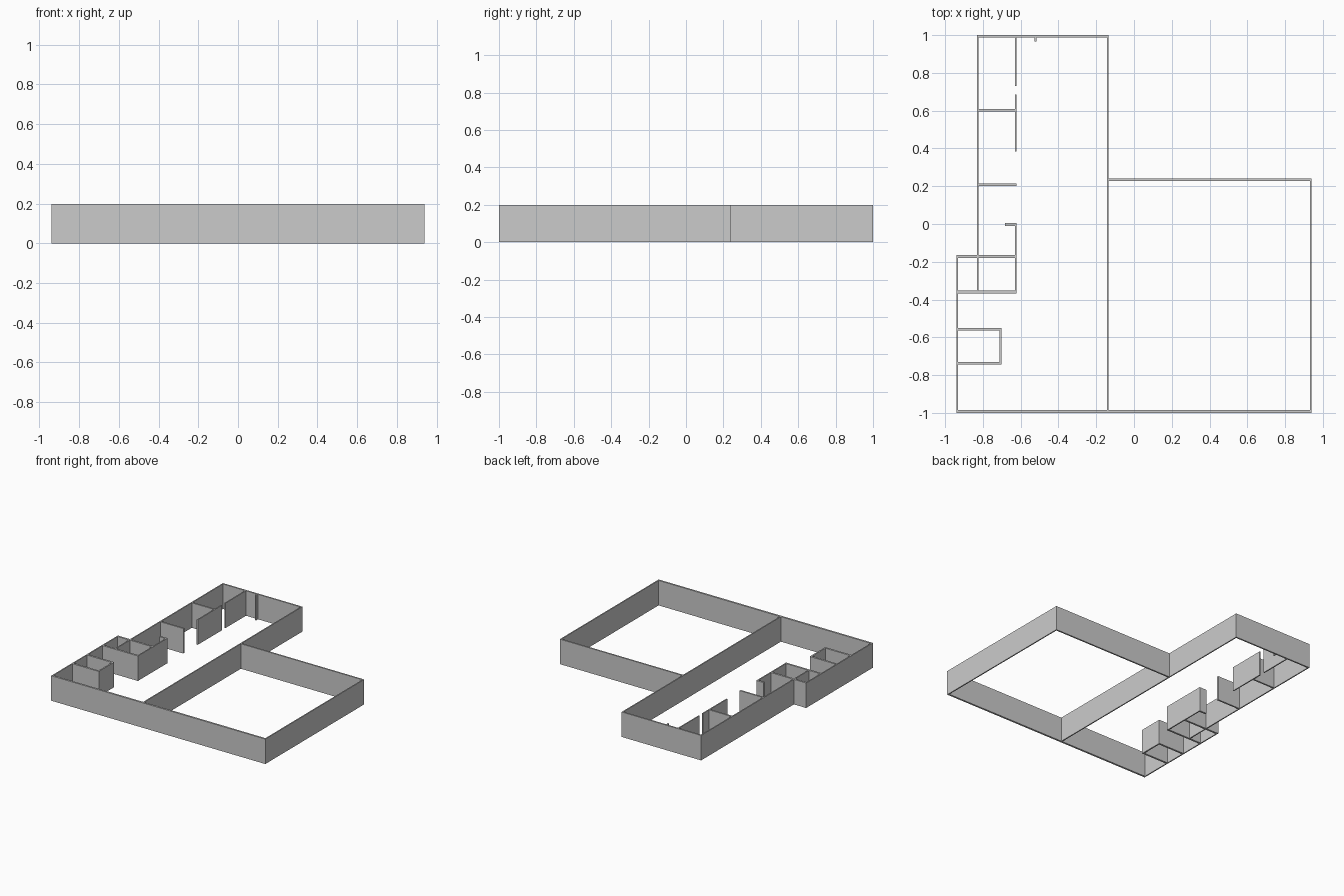
import bpy, bmesh
from mathutils import Matrix, Vector

if "Cube" in bpy.data.objects:
    bpy.data.objects.remove(bpy.data.objects["Cube"])

HEIGHT = 0.198
TX = 0.009   # thickness of walls running along y
TY = 0.015   # thickness of walls running along x


def box(name, x0, x1, y0, y1):
    bm = bmesh.new()
    mat = (Matrix.Translation(Vector(((x0 + x1) / 2, (y0 + y1) / 2, HEIGHT / 2)))
           @ Matrix.Diagonal((x1 - x0, y1 - y0, HEIGHT, 1)))
    bmesh.ops.create_cube(bm, size=1, matrix=mat)
    mesh = bpy.data.meshes.new(name)
    bm.to_mesh(mesh)
    bm.free()
    bpy.context.collection.objects.link(bpy.data.objects.new(name, mesh))


def wall_x(name, y, x0, x1, t=TY):
    box(name, x0, x1, y - t / 2, y + t / 2)


def wall_y(name, x, y0, y1, t=TX):
    box(name, x - t / 2, x + t / 2, y0, y1)


# Outer walls
wall_x("back_wall", 0.994, -0.832, -0.136, 0.012)
wall_y("upper_left_wall", -0.828, -0.365, 1.0)
wall_y("lower_left_wall", -0.9355, -1.0, -0.163)
wall_y("right_wall", 0.9355, -1.0, 0.24)
wall_x("hall_back_wall", 0.234, -0.142, 0.94, 0.012)
box("front_wall", -0.94, 0.605, -1.0, -0.985)
box("front_wall_end", 0.605, 0.94, -1.0, -0.986)

# Long wall between corridor and large hall
wall_y("dividing_wall", -0.139, -0.985, 1.0)

# Cross walls of the small rooms
wall_x("room_cross_wall_1", 0.603, -0.832, -0.622, 0.013)
wall_x("room_cross_wall_2", 0.209, -0.832, -0.622, 0.013)
wall_x("door_return_wall", -0.002, -0.684, -0.622)
wall_x("bay_back_wall", -0.172, -0.94, -0.622)
wall_x("bay_front_wall", -0.36, -0.94, -0.622)

# Corridor wall, split by doorways
for i, (y0, y1) in enumerate([(-0.367, 0.006), (0.383, 0.685), (0.73, 1.0)]):
    wall_y(f"corridor_wall_{i + 1}", -0.626, y0, y1)
wall_y("back_wall_stub", -0.521, 0.965, 1.0)

# Closet in the front left corner
wall_x("closet_back_wall", -0.557, -0.94, -0.702)
wall_x("closet_front_wall", -0.737, -0.94, -0.702)
wall_y("closet_side_wall", -0.707, -0.744, -0.55, 0.011)
